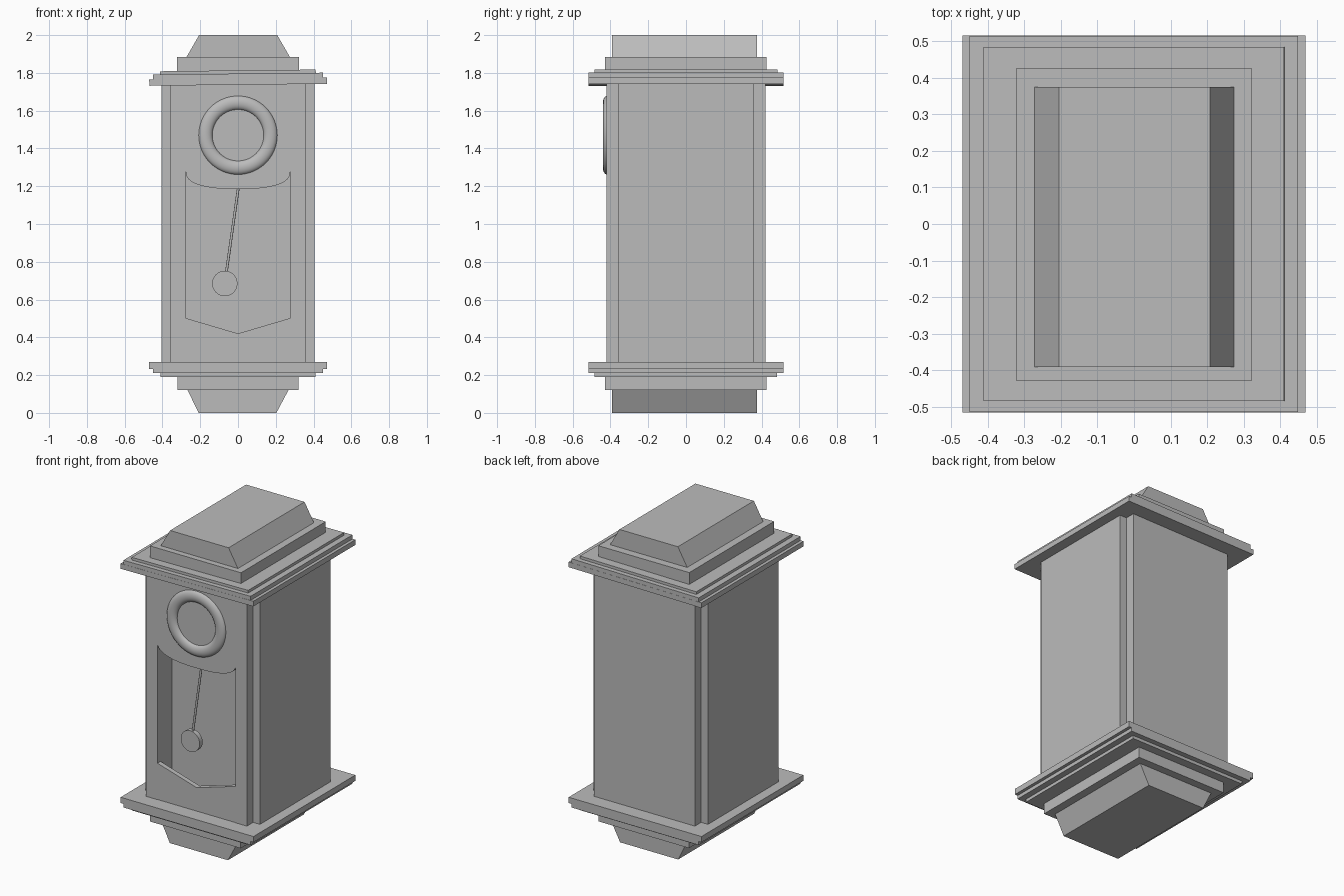
import bpy, bmesh, math
from mathutils import Vector

if "Cube" in bpy.data.objects:
    bpy.data.objects.remove(bpy.data.objects["Cube"])

grey = bpy.data.materials.new("plain grey")
grey.diffuse_color = (0.5, 0.5, 0.5, 1)
grey.use_nodes = True
grey.node_tree.nodes["Principled BSDF"].inputs["Base Color"].default_value = grey.diffuse_color


def prism(name, pts, axis, lo, hi):
    """Extrude a closed outline along z (outline in xy) or y (outline in xz)."""
    bm = bmesh.new()
    place = (lambda a, b, d: (a, b, d)) if axis == "z" else (lambda a, b, d: (a, d, b))
    low = [bm.verts.new(place(a, b, lo)) for a, b in pts]
    high = [bm.verts.new(place(a, b, hi)) for a, b in pts]
    bm.faces.new(low)
    bm.faces.new(high)
    n = len(pts)
    for i in range(n):
        j = (i + 1) % n
        bm.faces.new((low[i], low[j], high[j], high[i]))
    bmesh.ops.recalc_face_normals(bm, faces=bm.faces)
    me = bpy.data.meshes.new(name)
    bm.to_mesh(me)
    bm.free()
    ob = bpy.data.objects.new(name, me)
    bpy.context.collection.objects.link(ob)
    me.materials.append(grey)
    return ob


def slab(name, hx, y0, y1, z0, z1):
    return prism(name, [(-hx, y0), (hx, y0), (hx, y1), (-hx, y1)], "z", z0, z1)


def smooth(ob):
    bpy.ops.object.select_all(action="DESELECT")
    ob.select_set(True)
    bpy.context.view_layer.objects.active = ob
    bpy.ops.object.shade_smooth_by_angle(angle=math.radians(35))


# Case: notched corners and a tall recess in the front
X, Y, NX, NY, R, D = 0.405, 0.42, 0.357, 0.357, 0.277, -0.27
right = [(R, D), (R, -Y), (NX, -Y), (NX, -NY), (X, -NY), (X, NY), (NX, NY), (NX, Y)]
prism("case", right + [(-x, y) for x, y in reversed(right)], "z", 0.25, 1.76)

# Dial panel with a rounded lower edge
curve = []
for i in range(33):
    t = math.pi * i / 32
    c, s = math.cos(t), math.sin(t)
    curve.append((-R * math.copysign(abs(c) ** 0.8, c), 1.28 - 0.095 * max(s, 0) ** 0.8))
smooth(prism("dial_panel", curve + [(R, 1.75), (-R, 1.75)], "y", -Y, -0.385))

# Lower panel with a V-shaped top
prism("lower_panel", [(-R, 0.26), (R, 0.26), (R, 0.502), (0, 0.42), (-R, 0.502)],
      "y", -Y + 0.002, -0.387)

# Dial ring
bpy.ops.mesh.primitive_torus_add(major_radius=0.172, minor_radius=0.037, major_segments=64,
                                 minor_segments=20, location=(0, -0.416, 1.47),
                                 rotation=(math.pi / 2, 0, 0))
ring = bpy.context.object
ring.name = "dial_ring"
ring.scale.z = 0.65
ring.data.materials.append(grey)
smooth(ring)

# Pendulum, swung to the left
bob_at = Vector((-0.07, -0.368, 0.685))
top = Vector((0.02, -0.368, 1.32))
bpy.ops.mesh.primitive_cylinder_add(vertices=40, radius=0.067, depth=0.03, location=bob_at,
                                    rotation=(math.pi / 2, 0, 0))
bob = bpy.context.object
bob.name = "pendulum_bob"
bob.data.materials.append(grey)
smooth(bob)
axis = top - bob_at
bpy.ops.mesh.primitive_cylinder_add(vertices=12, radius=0.007, depth=axis.length,
                                    location=(top + bob_at) / 2)
rod = bpy.context.object
rod.name = "pendulum_rod"
rod.rotation_euler = axis.to_track_quat("Z", "Y").to_euler()
rod.data.materials.append(grey)
smooth(rod)

# Crown mouldings, very slightly tilted
tiers = [("crown_lower", 0.47, 0.516, 1.737, 1.77),
         ("crown_middle", 0.45, 0.515, 1.77, 1.796),
         ("crown_upper", 0.412, 0.485, 1.796, 1.813)]
for name, hx, hy, z0, z1 in tiers:
    ob = slab(name, hx, -hy, hy, z0 - 1.77, z1 - 1.77)
    ob.location.z = 1.77
    ob.rotation_euler.y = -0.011
slab("crown_plinth", 0.322, -0.43, 0.427, 1.79, 1.885)

# Base mouldings
slab("base_upper", 0.47, -0.515, 0.515, 0.233, 0.27)
slab("base_middle", 0.45, -0.515, 0.515, 0.21, 0.233)
slab("base_lower", 0.411, -0.485, 0.482, 0.19, 0.21)
slab("base_plinth", 0.32, -0.43, 0.427, 0.122, 0.19)

# Sloped cap and matching foot
prism("cap", [(-0.272, 1.885), (0.274, 1.885), (0.208, 2), (-0.206, 2)], "y", -0.392, 0.376)
prism("foot", [(-0.268, 0.122), (0.268, 0.122), (0.203, 0), (-0.208, 0)], "y", -0.392, 0.376)
